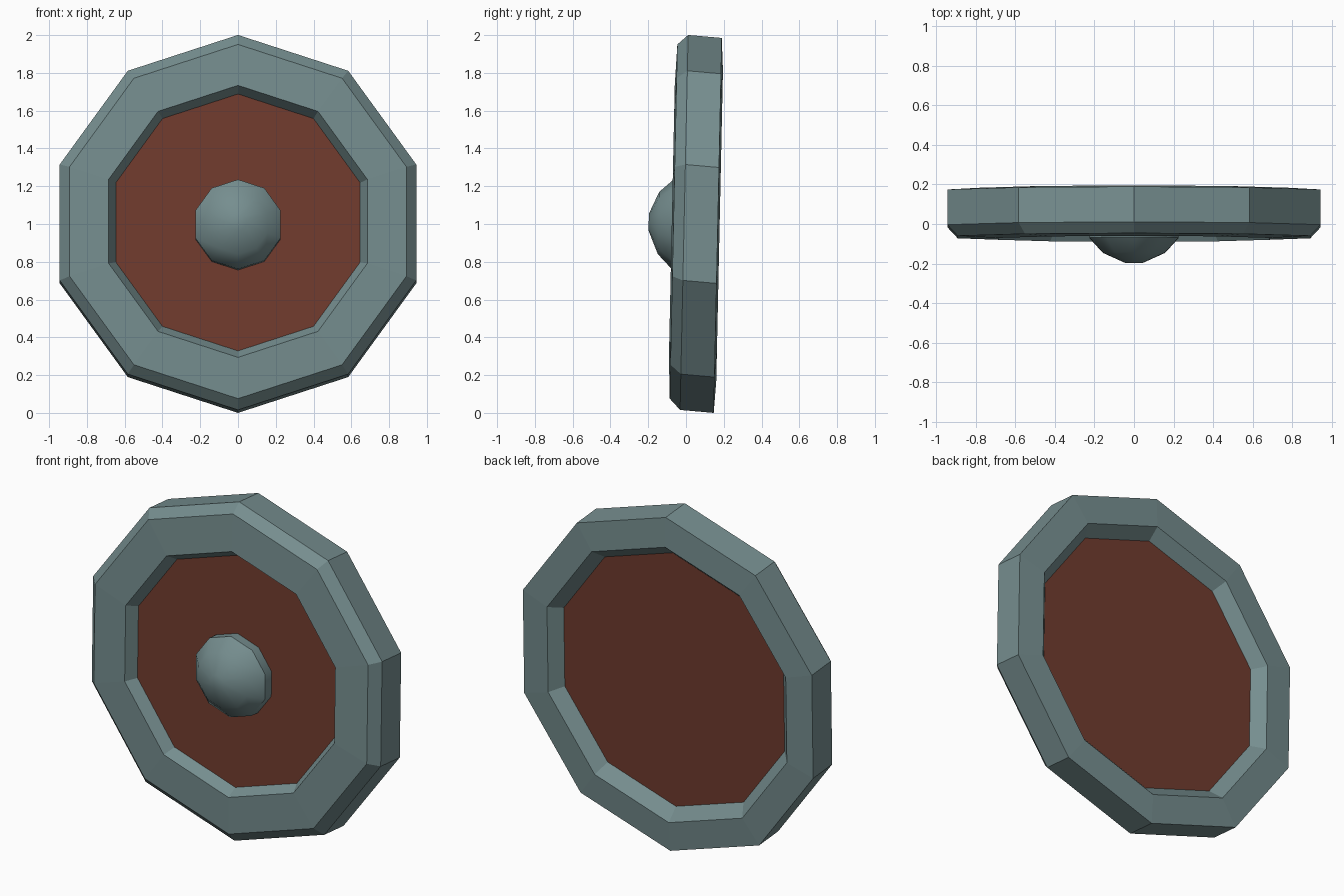
import bpy, bmesh, math

if "Cube" in bpy.data.objects:
    bpy.data.objects.remove(bpy.data.objects["Cube"])

SIDES = 10
LEAN, DROP, CENTRE_Z = 0.0215, 0.088, 1.0073   # slight backward tilt of the shield


def material(name, rgb):
    m = bpy.data.materials.new(name)
    m.diffuse_color = (*rgb, 1)
    m.use_nodes = True
    m.node_tree.nodes["Principled BSDF"].inputs["Base Color"].default_value = m.diffuse_color
    return m


steel = material("grey_teal_metal", (0.18, 0.27, 0.275))
wood = material("red_brown_wood", (0.165, 0.045, 0.028))


def place(r, w, i, shift):
    """Ring point i at radius r and depth w, tilted into the world."""
    a = math.pi / 2 + math.tau * i / SIDES
    x, v = r * math.cos(a), r * math.sin(a) + shift
    return (x, LEAN * v + w, CENTRE_Z + v - DROP * w)


def lathe(name, profile, mat, closed=False, shift=0.0):
    """Ten-sided turned part from (radius, depth) pairs; closed makes a ring."""
    bm = bmesh.new()
    rings = [[bm.verts.new(place(r, w, i, shift)) for i in range(SIDES)] for r, w in profile]
    pairs = list(zip(rings, rings[1:]))
    if closed:
        pairs.append((rings[-1], rings[0]))
    for a, b in pairs:
        for i in range(SIDES):
            j = (i + 1) % SIDES
            bm.faces.new((a[i], a[j], b[j], b[i]))
    if not closed:
        bm.faces.new(rings[0])
        bm.faces.new(rings[-1])
    bmesh.ops.recalc_face_normals(bm, faces=bm.faces)
    me = bpy.data.meshes.new(name)
    bm.to_mesh(me)
    bm.free()
    me.materials.append(mat)
    ob = bpy.data.objects.new(name, me)
    bpy.context.collection.objects.link(ob)
    return ob


# Metal rim, bevelled at the front outer edge, hole narrowest at the board
lathe("rim", [(0.9925, -0.01), (0.9375, -0.066), (0.72, -0.075), (0.68, -0.01),
              (0.755, 0.11), (0.82, 0.178), (0.9925, 0.168)], steel, closed=True)

# Wooden board filling the rim
lathe("board", [(0.69, -0.01), (0.765, 0.11)], wood)

# Domed boss in the middle of the front
boss = lathe("boss", [(0.237, 0.0), (0.237, -0.07), (0.165, -0.145), (0.045, -0.197)],
             steel, shift=-0.015)
bpy.context.view_layer.objects.active = boss
boss.select_set(True)
bpy.ops.object.shade_smooth_by_angle(angle=math.radians(41))
